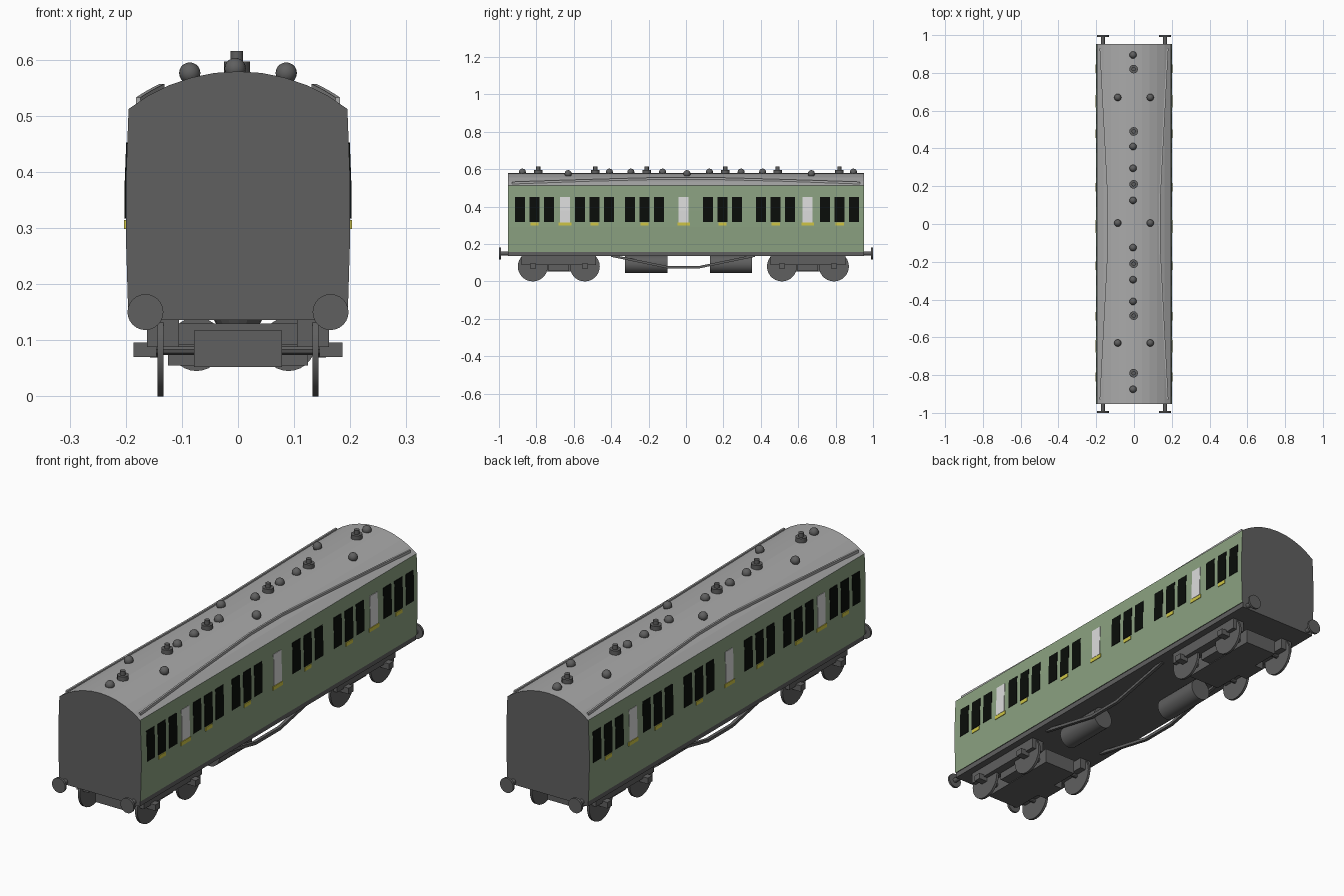
import bpy, bmesh, math
from mathutils import Vector, Matrix

if "Cube" in bpy.data.objects:
    bpy.data.objects.remove(bpy.data.objects["Cube"])


def mat(name, r, g, b):
    m = bpy.data.materials.new(name)
    m.diffuse_color = (r, g, b, 1)
    m.use_nodes = True
    m.node_tree.nodes["Principled BSDF"].inputs["Base Color"].default_value = m.diffuse_color
    return m


GREEN = mat("carriage green", 0.26, 0.36, 0.22)
DARK = mat("dark grey", 0.115, 0.115, 0.115)
ROOF = mat("roof grey", 0.40, 0.40, 0.40)
BLACK = mat("window black", 0.003, 0.004, 0.003)
WHITE = mat("frosted white", 0.72, 0.72, 0.72)
YELLOW = mat("handle yellow", 0.62, 0.56, 0.06)


def finish(name, bm, *mats, smooth=False):
    bmesh.ops.recalc_face_normals(bm, faces=bm.faces)
    me = bpy.data.meshes.new(name)
    bm.to_mesh(me)
    bm.free()
    for m in mats:
        me.materials.append(m)
    ob = bpy.data.objects.new(name, me)
    bpy.context.collection.objects.link(ob)
    if smooth:
        bpy.context.view_layer.objects.active = ob
        ob.select_set(True)
        bpy.ops.object.shade_smooth_by_angle(angle=math.radians(35))
        ob.select_set(False)
    return ob


def box(bm, x0, x1, y0, y1, z0, z1):
    c = Vector((x0 + x1, y0 + y1, z0 + z1)) / 2
    s = Matrix.Diagonal((abs(x1 - x0), abs(y1 - y0), abs(z1 - z0), 1))
    bmesh.ops.create_cube(bm, size=1, matrix=Matrix.Translation(c) @ s)


def cyl(bm, c, r, length, axis="Z", segs=24, r2=None):
    rot = {"X": Matrix.Rotation(math.pi / 2, 4, "Y"),
           "Y": Matrix.Rotation(math.pi / 2, 4, "X"), "Z": Matrix()}[axis]
    bmesh.ops.create_cone(bm, cap_ends=True, segments=segs, radius1=r,
                          radius2=r if r2 is None else r2, depth=length,
                          matrix=Matrix.Translation(c) @ rot)


def sweep(bm, points, w, h):
    """Rectangular bar along a path that runs mainly in y."""
    rings = [[bm.verts.new((x + a * w / 2, y, z + b * h / 2))
              for a, b in ((-1, -1), (1, -1), (1, 1), (-1, 1))]
             for x, y, z in points]
    for p, q in zip(rings, rings[1:]):
        for i in range(4):
            j = (i + 1) % 4
            bm.faces.new((p[i], p[j], q[j], q[i]))
    bm.faces.new(rings[0])
    bm.faces.new(rings[-1])


# Cross-section: slightly bowed side and an arched roof
SIDE = [(0.196, 0.158), (0.2, 0.29), (0.2, 0.38), (0.195, 0.512)]
EAVE_X, EAVE_Z, RISE, HALF = 0.195, 0.512, 0.067, 0.952
RAD = (EAVE_X ** 2 + RISE ** 2) / (2 * RISE)


def side_x(z):
    for (xa, za), (xb, zb) in zip(SIDE, SIDE[1:]):
        if z <= zb:
            return xa + (xb - xa) * (z - za) / (zb - za)
    return EAVE_X


def roof_z(x):
    return EAVE_Z + RISE - RAD + math.sqrt(RAD ** 2 - x * x)


# Body shell: green sides, grey roof, dark ends and floor
N = 10
half_angle = math.asin(EAVE_X / RAD)
arc = [(RAD * math.sin(half_angle * (1 - 2 * i / N)),) for i in range(1, N)]
profile = SIDE + [(x, roof_z(x)) for (x,) in arc] + [(-x, z) for x, z in reversed(SIDE)]
bm = bmesh.new()
base = bm.faces.new([bm.verts.new((x, -HALF, z)) for x, z in profile])
ext = bmesh.ops.extrude_face_region(bm, geom=[base])
bmesh.ops.translate(bm, vec=(0, 2 * HALF, 0),
                    verts=[v for v in ext["geom"] if isinstance(v, bmesh.types.BMVert)])
if base.is_valid is False or len([f for f in bm.faces if len(f.verts) > 4]) < 2:
    bm.faces.new([v for v in bm.verts if v.co.y < 0])
bmesh.ops.recalc_face_normals(bm, faces=bm.faces)
for f in bm.faces:
    if abs(f.normal.y) > 0.5 or f.normal.z < -0.5:
        f.material_index = 1
    elif f.calc_center_median().z > EAVE_Z:
        f.material_index = 2
finish("body_shell", bm, GREEN, DARK, ROOF)


def plates(name, material, spans, z0, z1, lift):
    """Thin plates following the bowed side, on both sides."""
    bm = bmesh.new()
    zs = [z0] + [z for _, z in SIDE if z0 < z < z1] + [z1]
    for s in (-1, 1):
        for yc, w in spans:
            ring = [(side_x(z) + lift, z) for z in zs]
            ring += [(side_x(z) - 0.003, z) for z in reversed(zs)]
            a, b = ([bm.verts.new((s * x, yc + e * w / 2, z)) for x, z in ring]
                    for e in (-1, 1))
            bm.faces.new(a)
            bm.faces.new(b)
            for i in range(len(ring)):
                j = (i + 1) % len(ring)
                bm.faces.new((a[i], a[j], b[j], b[i]))
    finish(name, bm, material)


# Windows in groups of three, frosted single windows, door handles below
groups = [-0.81, -0.489, -0.222, 0.195, 0.479, 0.821]
singles = [-0.647, -0.013, 0.65]
plates("windows", BLACK, [(y + k * 0.077, 0.054) for y in groups for k in (-1, 0, 1)],
       0.318, 0.452, 0.002)
plates("frosted_windows", WHITE, [(y, 0.053) for y in singles], 0.316, 0.452, 0.002)
plates("door_handles", YELLOW,
       [(y, 0.045) for y in groups] + [(y, 0.067) for y in singles], 0.298, 0.314, 0.003)

# Rain strips on the roof, bending inwards at mid length
bm = bmesh.new()
for s in (-1, 1):
    pts = []
    for i in range(-8, 9):
        y = i / 8 * 0.93
        x = 0.178 - 0.043 * min(1, (0.93 - abs(y)) / 0.82)
        pts.append((s * x, y, roof_z(x) + 0.002))
    sweep(bm, pts, 0.008, 0.012)
finish("rain_strips", bm, ROOF)

# Domed roof ventilators
bm = bmesh.new()
domes = [(-0.005, y, 0.584) for y in
         (0.895, 0.41, 0.295, 0.125, -0.125, -0.295, -0.41, -0.875)]
domes += [(s * 0.086, y, 0.576) for s in (-1, 1) for y in (0.67, 0.005, -0.63)]
for c in domes:
    bmesh.ops.create_uvsphere(bm, u_segments=16, v_segments=10, radius=0.019,
                              matrix=Matrix.Translation(c))
finish("roof_domes", bm, DARK, smooth=True)

# Stepped lamp tops along the ridge
bm = bmesh.new()
for y in (0.82, 0.49, 0.21, -0.21, -0.485, -0.79):
    cyl(bm, (-0.002, y, 0.584), 0.023, 0.026, segs=12)
    cyl(bm, (-0.002, y, 0.603), 0.011, 0.024, segs=12)
finish("lamp_tops", bm, DARK, smooth=True)

# Underframe
bm = bmesh.new()
box(bm, -0.193, 0.193, -HALF, HALF, 0.136, 0.16)
finish("underframe", bm, DARK)

# Buffers at all four corners
bm = bmesh.new()
for sx in (-1, 1):
    for sy in (-1, 1):
        cyl(bm, (sx * 0.165, sy * 0.97, 0.15), 0.011, 0.05, "Y", 12)
        cyl(bm, (sx * 0.165, sy * 0.995, 0.15), 0.032, 0.01, "Y", 24)
finish("buffers", bm, DARK, smooth=True)

# Truss rods below the underframe
bm = bmesh.new()
for s in (-1, 1):
    sweep(bm, [(s * 0.15, y, z) for y, z in
               ((-0.40, 0.138), (-0.10, 0.076), (0.07, 0.076), (0.37, 0.138))],
          0.014, 0.013)
finish("truss_rods", bm, DARK)

# Cylindrical tanks
bm = bmesh.new()
cyl(bm, (0.09, -0.212, 0.093), 0.048, 0.226, "Y", 28)
cyl(bm, (-0.074, 0.24, 0.093), 0.048, 0.226, "Y", 28)
finish("tanks", bm, DARK, smooth=True)

# Bogies with wheels, axles, side frames and axle boxes
for label, yc in (("front", -0.68), ("rear", 0.652)):
    frame, wheels = bmesh.new(), bmesh.new()
    box(frame, -0.078, 0.078, yc - 0.19, yc + 0.19, 0.052, 0.117)
    box(frame, -0.125, 0.125, yc - 0.055, yc + 0.055, 0.055, 0.13)
    cyl(frame, (0, yc, 0.127), 0.03, 0.024, segs=16, r2=0.045)
    for s in (-1, 1):
        box(frame, s * 0.105, s * 0.162, yc - 0.2, yc + 0.2, 0.088, 0.137)
        for e in (-1, 1):
            y = yc + e * 0.139
            box(frame, s * 0.145, s * 0.186, y - 0.016, y + 0.016, 0.07, 0.096)
            cyl(wheels, (s * 0.138, y, 0.08), 0.08, 0.011, "X", 28)
    for e in (-1, 1):
        cyl(wheels, (0, yc + e * 0.139, 0.083), 0.01, 0.29, "X", 10)
    finish(label + "_bogie_frame", frame, DARK)
    finish(label + "_wheels", wheels, DARK, smooth=True)
